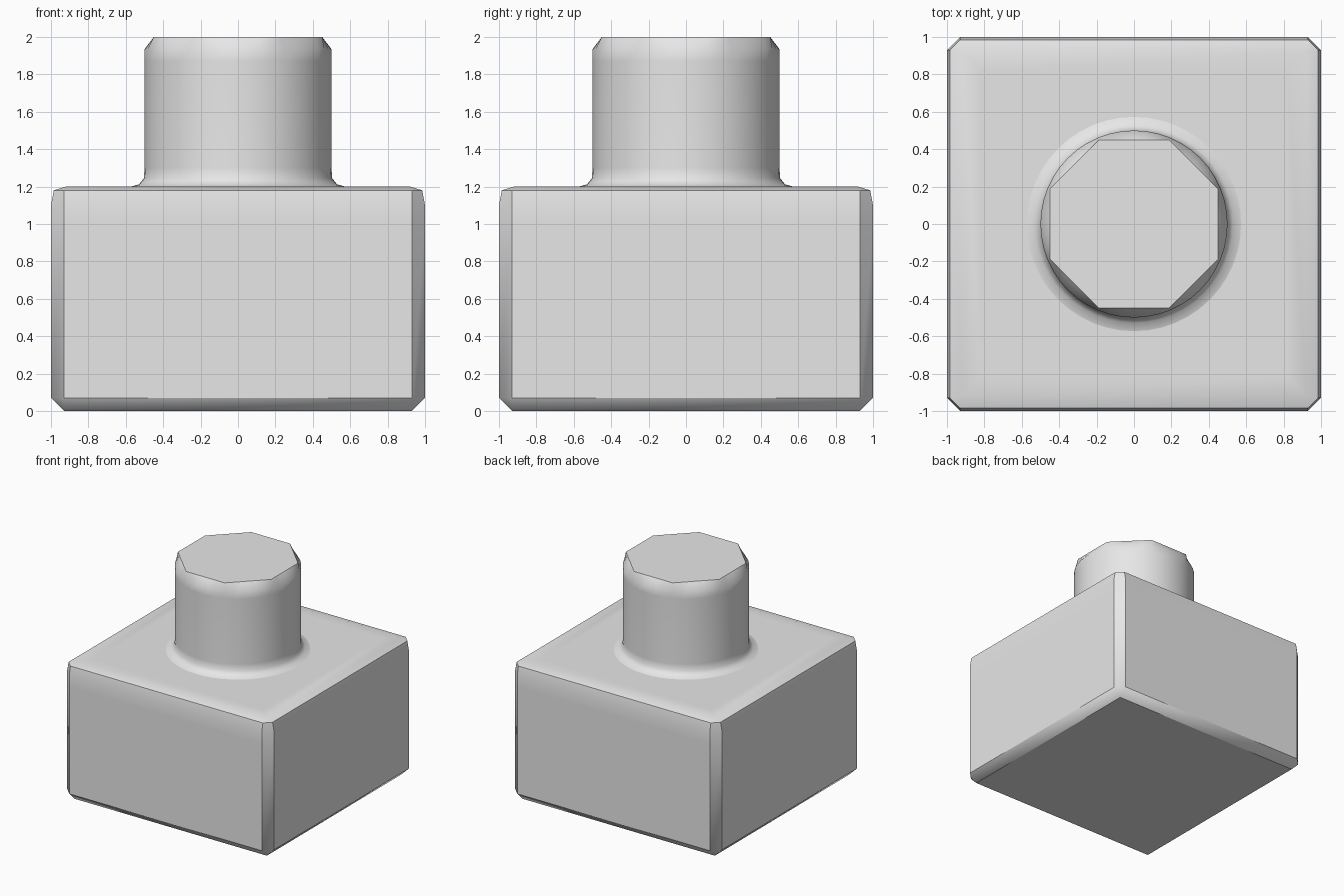
import bpy, bmesh, math

cube = bpy.data.objects.get("Cube")
if cube:
    bpy.data.objects.remove(cube, do_unlink=True)

grey = bpy.data.materials.new("light_grey")
grey.use_nodes = True
grey.diffuse_color = (0.8, 0.8, 0.8, 1)
grey.node_tree.nodes["Principled BSDF"].inputs["Base Color"].default_value = grey.diffuse_color


def square(half, cut, z):
    """Square outline with its corners cut off."""
    a, b = half, half - cut
    return [(a, -b, z), (a, b, z), (b, a, z), (-b, a, z),
            (-a, b, z), (-a, -b, z), (-b, -a, z), (b, -a, z)]


SIDES = 48


def circle(radius, z):
    angles = [math.tau * i / SIDES for i in range(SIDES)]
    return [(radius * math.cos(t), radius * math.sin(t), z) for t in angles]


def octagon(inner, z):
    """Octagon with as many points as the circle, flat sides on the axes."""
    points = []
    for i in range(SIDES):
        t = math.tau * i / SIDES
        off = (t + math.pi / 8) % (math.pi / 4) - math.pi / 8
        r = inner / math.cos(off)
        points.append((r * math.cos(t), r * math.sin(t), z))
    return points


def loft(name, outlines, close_bottom):
    bm = bmesh.new()
    rings = [[bm.verts.new(p) for p in ring] for ring in outlines]
    n = len(rings[0])
    for low, high in zip(rings, rings[1:]):
        for i in range(n):
            j = (i + 1) % n
            bm.faces.new((low[i], low[j], high[j], high[i]))
    bm.faces.new(rings[-1])
    if close_bottom:
        bm.faces.new(rings[0][::-1])
    bmesh.ops.remove_doubles(bm, verts=bm.verts[:], dist=0.0005)
    mesh = bpy.data.meshes.new(name)
    bm.to_mesh(mesh)
    bm.free()
    mesh.materials.append(grey)
    obj = bpy.data.objects.new(name, mesh)
    bpy.context.collection.objects.link(obj)
    bpy.ops.object.select_all(action="DESELECT")
    obj.select_set(True)
    bpy.context.view_layer.objects.active = obj
    bpy.ops.object.shade_smooth_by_angle(angle=math.radians(38))
    return obj


# Block: bevelled bottom and corners, softer two-step top edge
loft("block", [
    square(0.93, 0, 0), square(1, 0.07, 0.07), square(1, 0.07, 1.0),
    square(1, 0.07, 1.1), square(0.985, 0.055, 1.18),
    square(0.92, 0, 1.2), square(0.82, 0, 1.2),
], True)

# Post: flared foot, straight round wall, bevel running into an octagonal top
loft("post", [
    circle(0.58, 1.198), circle(0.53, 1.212), circle(0.503, 1.245),
    circle(0.5, 1.3), circle(0.5, 1.87), circle(0.5, 1.935),
    octagon(0.45, 2),
], False)
